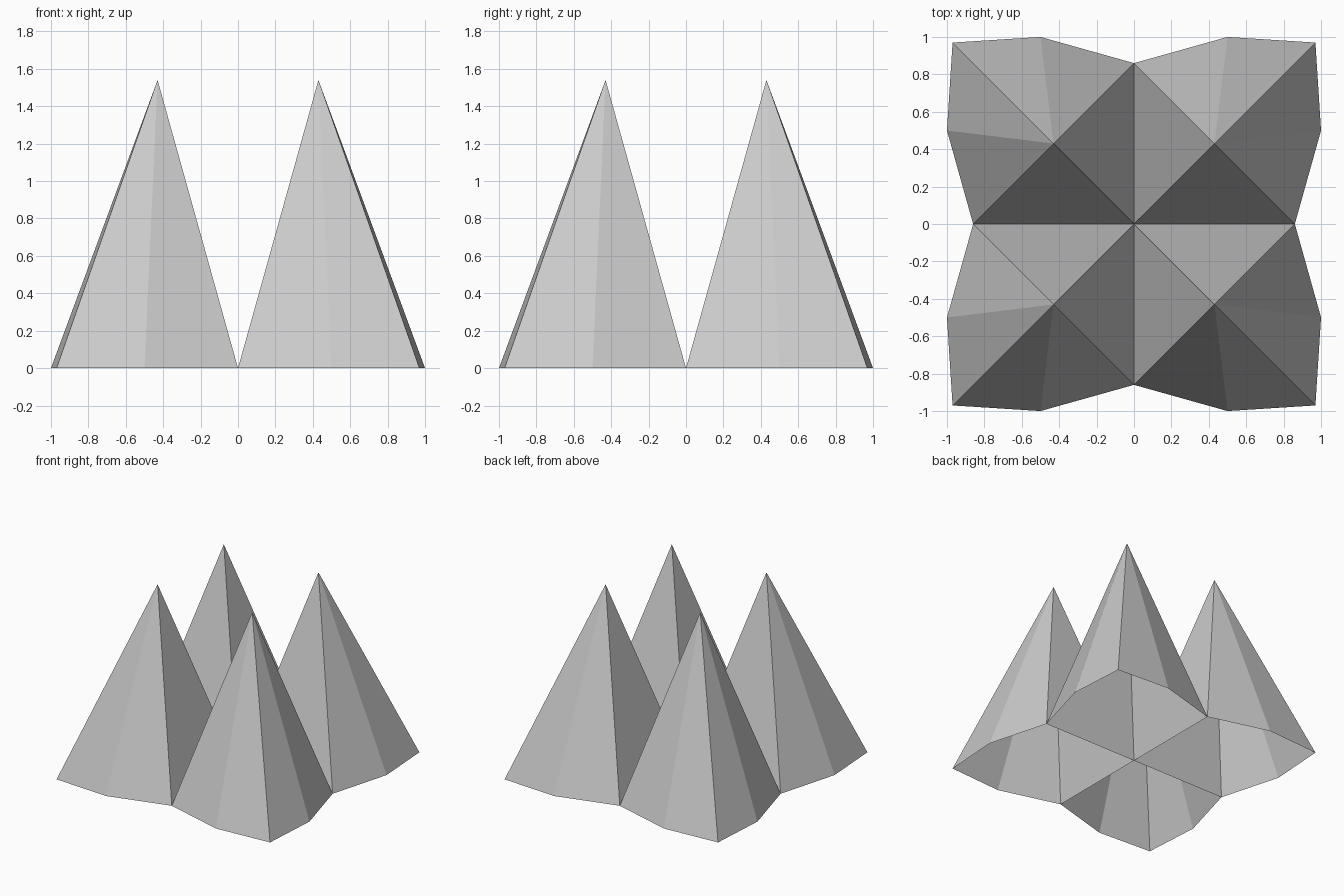
import bpy
import bmesh

cube = bpy.data.objects.get("Cube")
if cube:
    bpy.data.objects.remove(cube, do_unlink=True)

# Single flat grey
grey = bpy.data.materials.new("plain grey")
grey.use_nodes = True
color = (0.6, 0.6, 0.6, 1.0)
grey.diffuse_color = color
grey.node_tree.nodes["Principled BSDF"].inputs["Base Color"].default_value = color

# Outline of one spike at ground level, and its tip
OUTLINE = [(0, 0), (0.86, 0), (1, 0.5), (0.97, 0.97), (0.5, 1), (0, 0.86)]
TIP = (0.43, 0.43, 1.54)


def make_spike(name, sx, sy):
    """Open-bottomed faceted spike, mirrored into one quadrant."""
    bm = bmesh.new()
    tip = bm.verts.new((sx * TIP[0], sy * TIP[1], TIP[2]))
    ring = [bm.verts.new((sx * x, sy * y, 0)) for x, y in OUTLINE]
    if sx * sy < 0:
        ring.reverse()  # keep the faces pointing outward
    for a, b in zip(ring, ring[1:] + ring[:1]):
        bm.faces.new((a, b, tip))
    mesh = bpy.data.meshes.new(name)
    bm.to_mesh(mesh)
    bm.free()
    mesh.materials.append(grey)
    obj = bpy.data.objects.new(name, mesh)
    bpy.context.collection.objects.link(obj)


# Four spikes meeting at the centre
for side, sx in (("left", 1), ("right", -1)):
    for end, sy in (("back", 1), ("front", -1)):
        make_spike(f"{end}_{side}_spike", sx, sy)
